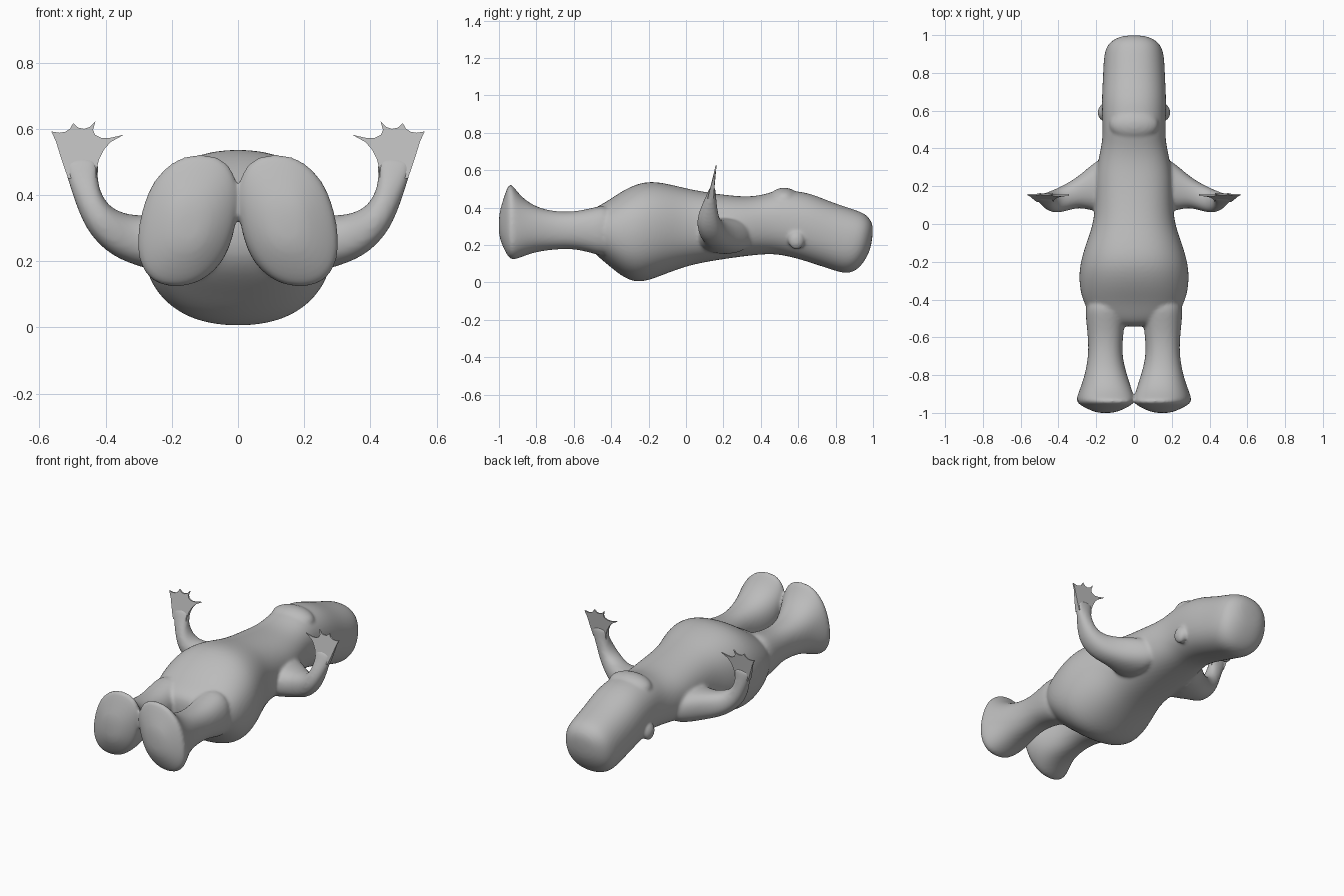
import bpy, bmesh, math
from mathutils import Vector

cube = bpy.data.objects.get("Cube")
if cube:
    bpy.data.objects.remove(cube, do_unlink=True)

grey = bpy.data.materials.new("plain grey")
grey.use_nodes = True
grey.diffuse_color = (0.5, 0.5, 0.5, 1)
bsdf = next(n for n in grey.node_tree.nodes if n.type == 'BSDF_PRINCIPLED')
bsdf.inputs["Base Color"].default_value = (0.5, 0.5, 0.5, 1)
bsdf.inputs["Roughness"].default_value = 0.7

SIDES = 20


def rounded(v, power=2.3):
    return math.copysign(abs(v) ** (2 / power), v)


def loft(bm, rings):
    """Skin a closed tube over rings given as (centre, half axis, half axis)."""
    loops = []
    for c, u, v in rings:
        loops.append([bm.verts.new(Vector(c)
                      + Vector(u) * rounded(math.cos(2 * math.pi * i / SIDES))
                      + Vector(v) * rounded(math.sin(2 * math.pi * i / SIDES)))
                      for i in range(SIDES)])
    for a, b in zip(loops, loops[1:]):
        for i in range(SIDES):
            j = (i + 1) % SIDES
            bm.faces.new((a[i], a[j], b[j], b[i]))
    bm.faces.new(loops[0])
    bm.faces.new(loops[-1])


def slice_ring(yb, zb, yt, zt, x_in, x_out, lean=0.0, side=1):
    """Ring spanning a bottom and a top point, between two x positions."""
    return ((side * (x_in + x_out) / 2, (yb + yt) / 2, (zb + zt) / 2),
            ((x_out - x_in) / 2, 0, 0),
            (side * lean, (yt - yb) / 2, (zt - zb) / 2))


def limb_ring(xi, zi, xo, zo, y, depth, side):
    """Arm ring spanning an inner and an outer point, with a depth along y."""
    return ((side * (xi + xo) / 2, y, (zi + zo) / 2),
            (side * (xo - xi) / 2, 0, (zo - zi) / 2), (0, depth, 0))


def finish(bm, name):
    bmesh.ops.recalc_face_normals(bm, faces=bm.faces)
    mesh = bpy.data.meshes.new(name)
    bm.to_mesh(mesh)
    bm.free()
    mesh.materials.append(grey)
    for p in mesh.polygons:
        p.use_smooth = True
    ob = bpy.data.objects.new(name, mesh)
    bpy.context.collection.objects.link(ob)
    return ob


# Torso and head: bottom y, bottom z, top y, top z, half width
TRUNK = [
    (-.545, .23, -.545, .35, .10), (-.50, .16, -.50, .395, .22),
    (-.42, .095, -.42, .435, .27), (-.34, .025, -.34, .495, .292),
    (-.25, -.012, -.22, .55, .296), (-.13, .035, -.10, .532, .262),
    (0, .085, 0, .505, .217), (.12, .11, .12, .482, .208),
    (.25, .13, .25, .465, .207), (.35, .143, .34, .46, .19),
    (.43, .15, .42, .472, .172), (.50, .148, .49, .497, .167),
    (.60, .125, .57, .492, .172), (.70, .092, .66, .482, .172),
    (.78, .066, .78, .43, .166), (.855, .042, .89, .395, .163),
    (.91, .06, .955, .372, .152), (.955, .11, .985, .34, .12),
    (.993, .19, 1.003, .30, .06)]

# Leg and foot: bottom y, bottom z, top y, top z, inner x, outer x, lean
LEG = [
    (-.38, .12, -.38, .43, .03, .26, 0), (-.50, .155, -.50, .40, .045, .257, 0),
    (-.60, .18, -.60, .378, .058, .244, 0), (-.70, .176, -.70, .38, .063, .242, 0),
    (-.80, .163, -.80, .402, .036, .262, 0), (-.87, .138, -.885, .46, .01, .287, -.02),
    (-.925, .115, -.935, .537, .002, .302, -.04), (-.95, .13, -.953, .52, .008, .293, -.04),
    (-.985, .20, -.982, .43, .06, .235, -.02), (-1.003, .26, -1.0, .37, .11, .19, 0)]

# Arm: inner x, inner z, outer x, outer z, y, half depth
ARM = [
    (.10, .36, .10, .14, .22, .16), (.20, .345, .20, .155, .20, .14),
    (.29, .337, .28, .178, .175, .083), (.35, .345, .38, .210, .137, .072),
    (.395, .37, .455, .285, .118, .062), (.42, .42, .49, .37, .122, .046),
    (.425, .47, .518, .455, .134, .026), (.412, .52, .538, .515, .143, .014)]

bm = bmesh.new()
loft(bm, [slice_ring(yb, zb, yt, zt, -w, w) for yb, zb, yt, zt, w in TRUNK])
for s in (1, -1):
    loft(bm, [slice_ring(*r, side=s) for r in LEG])
    loft(bm, [limb_ring(*r, s) for r in ARM])


def blob(centre, radii):
    """Ellipsoid that melts into the body."""
    made = bmesh.ops.create_uvsphere(bm, u_segments=16, v_segments=10, radius=1)
    for v in made["verts"]:
        v.co = Vector(centre) + Vector(a * b for a, b in zip(v.co, radii))


# Snout and ears
blob((0, .525, .445), (.135, .085, .062))
for s in (1, -1):
    blob((s * .163, .59, .225), (.03, .045, .05))

# Melt all body parts into one smooth skin
body = finish(bm, "body")
sub = body.modifiers.new("round", 'SUBSURF')
sub.levels = sub.render_levels = 2
rem = body.modifiers.new("merge", 'REMESH')
rem.mode = 'VOXEL'
rem.voxel_size = 0.009
rem.use_smooth_shade = True
smo = body.modifiers.new("blend", 'SMOOTH')
smo.factor = 0.5
smo.iterations = 8

# Webbed hands: thin plates with pointed fingers (x, z)
HAND = [
    (.428, .45), (.427, .48), (.419, .51), (.405, .537), (.385, .560), (.345, .582),
    (.385, .573), (.412, .572), (.432, .582), (.438, .597), (.430, .624),
    (.447, .606), (.465, .600), (.482, .603), (.498, .617),
    (.507, .601), (.522, .591), (.540, .588), (.564, .592),
    (.550, .562), (.537, .52), (.524, .48), (.513, .45)]

for s, label in ((1, "left_hand"), (-1, "right_hand")):
    bm = bmesh.new()
    layers = []
    for d in (-1, 1):
        layer = []
        for x, z in HAND:
            half = .004 + max(0, .57 - z) * .1
            layer.append(bm.verts.new((s * x, .133 + (z - .46) * .17 + d * half, z)))
        layers.append(layer)
        bm.faces.new(layer)
    a, b = layers
    for i in range(len(HAND)):
        j = (i + 1) % len(HAND)
        bm.faces.new((a[i], a[j], b[j], b[i]))
    hand = finish(bm, label)
    bpy.ops.object.select_all(action='DESELECT')
    hand.select_set(True)
    bpy.context.view_layer.objects.active = hand
    bpy.ops.object.shade_smooth_by_angle(angle=math.radians(40))
